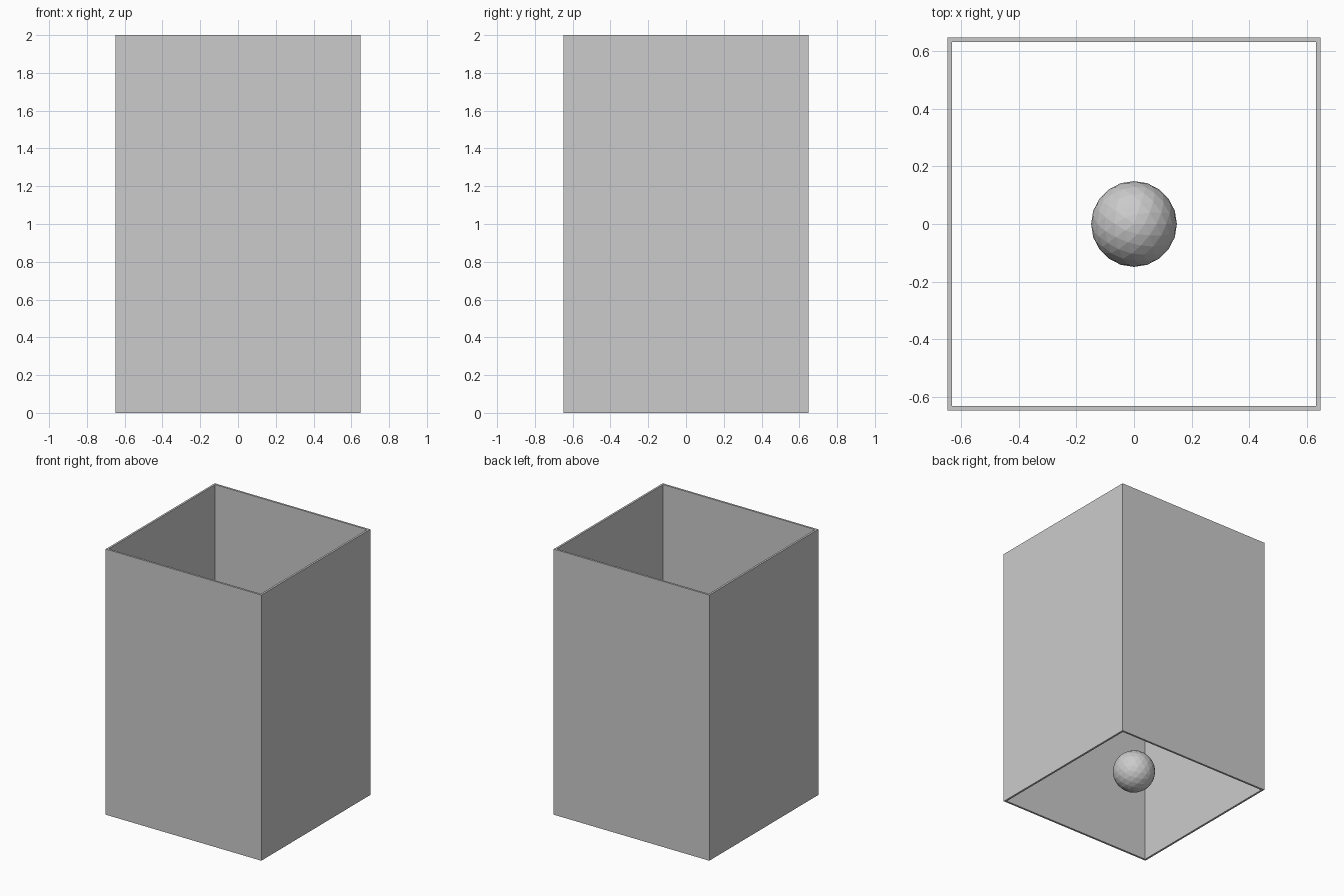
import bpy, bmesh

if "Cube" in bpy.data.objects:
    bpy.data.objects.remove(bpy.data.objects["Cube"])

HALF, HEIGHT, WALL = 0.648, 2.0, 0.015

# open square tube: profile loop extruded upward, thickened inward
bm = bmesh.new()
base = [bm.verts.new((x * HALF, y * HALF, 0)) for x, y in ((-1, -1), (1, -1), (1, 1), (-1, 1))]
top = [bm.verts.new((v.co.x, v.co.y, HEIGHT)) for v in base]
for i in range(4):
    j = (i + 1) % 4
    bm.faces.new((base[i], base[j], top[j], top[i]))
mesh = bpy.data.meshes.new("walls")
bm.to_mesh(mesh)
bm.free()
walls = bpy.data.objects.new("walls", mesh)
bpy.context.collection.objects.link(walls)
solid = walls.modifiers.new("thickness", 'SOLIDIFY')
solid.thickness = WALL
solid.offset = -1
solid.use_even_offset = True

# faceted ball floating inside, near the bottom
bpy.ops.mesh.primitive_ico_sphere_add(subdivisions=3, radius=0.149, location=(0, 0, 0.195))
bpy.context.object.name = "ball"
